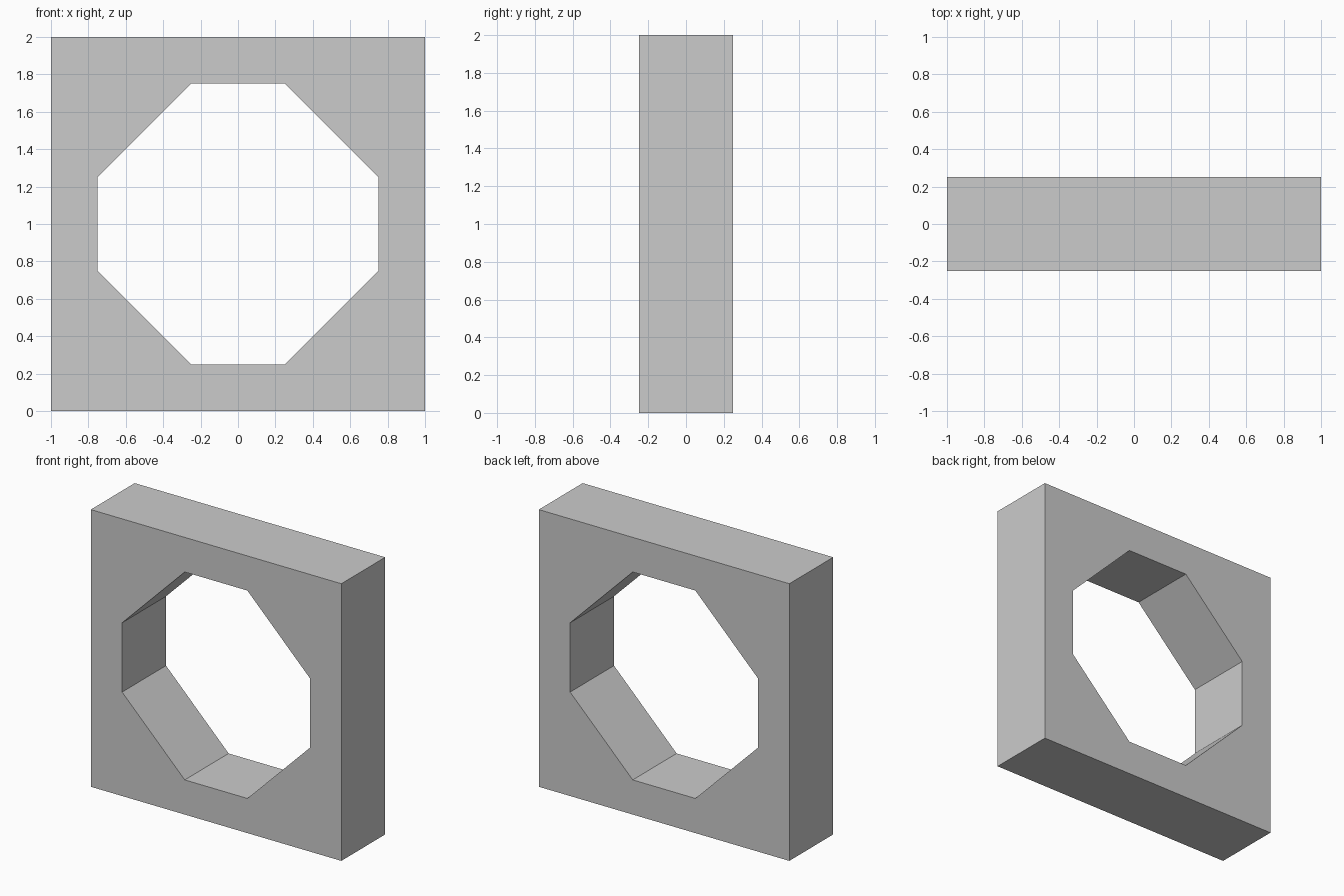
import bpy, bmesh
from mathutils import Matrix, Vector
from math import pi

if "Cube" in bpy.data.objects:
    bpy.data.objects.remove(bpy.data.objects["Cube"])

# Flat square panel with an octagonal opening, built from four rotated quarters
bm = bmesh.new()
quarter = [Vector((1, 0, 1)), Vector((0.75, 0, 0.25)), Vector((0.25, 0, 0.75))]
rings = []
for i in range(4):
    turn = Matrix.Rotation(-i * pi / 2, 3, 'Y')
    rings.append([bm.verts.new(turn @ p + Vector((0, 0, 1))) for p in quarter])

for i in range(4):
    corner, first, last = rings[i]
    next_corner, next_first, _ = rings[(i + 1) % 4]
    bm.faces.new((corner, first, last))                        # corner piece
    bm.faces.new((corner, last, next_first, next_corner))      # side piece
bmesh.ops.recalc_face_normals(bm, faces=bm.faces)

mesh = bpy.data.meshes.new("window_frame")
bm.to_mesh(mesh)
bm.free()
frame = bpy.data.objects.new("window_frame", mesh)
bpy.context.collection.objects.link(frame)

# Panel depth, centred on y = 0
solid = frame.modifiers.new("depth", 'SOLIDIFY')
solid.thickness = 0.5
solid.offset = 0
